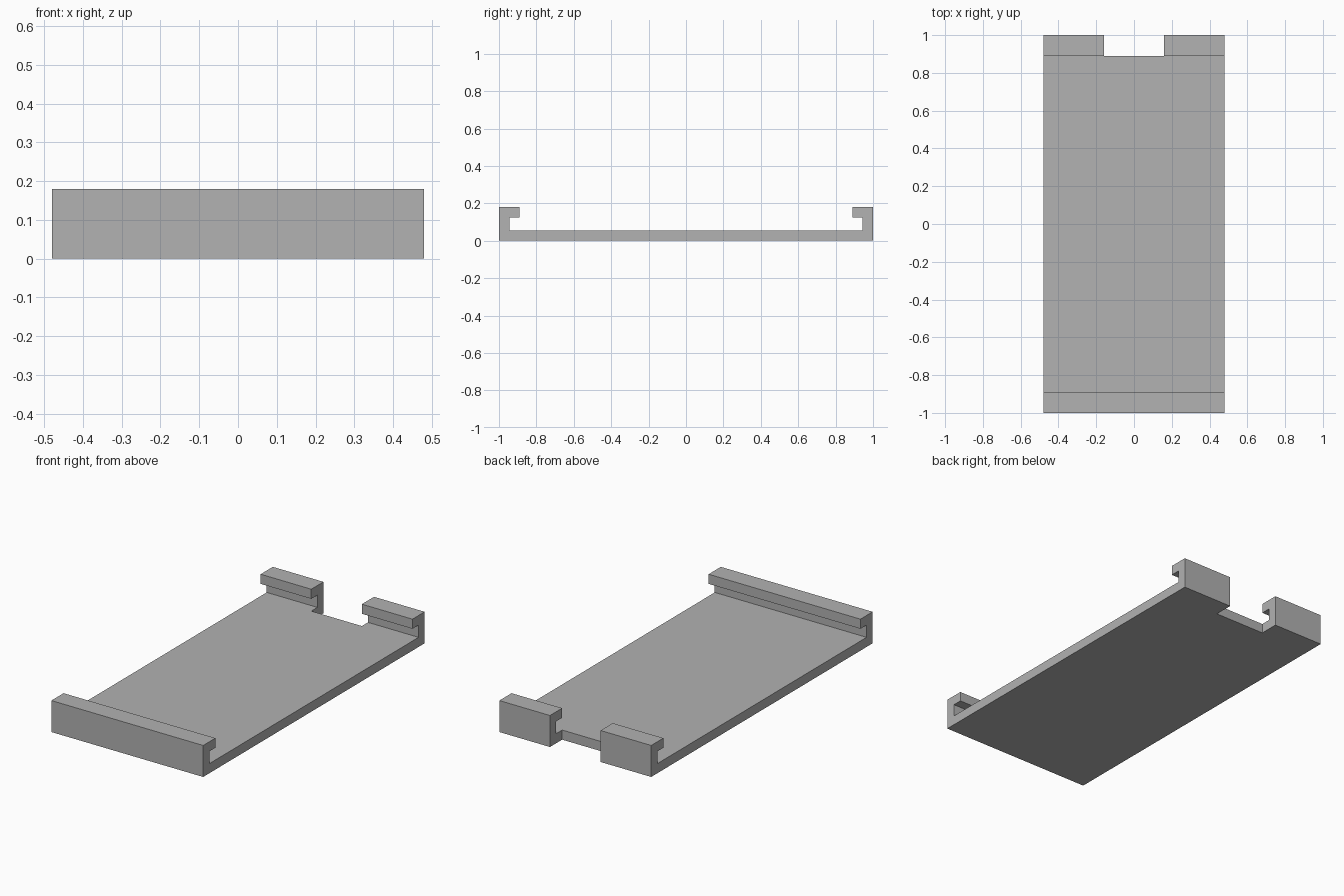
import bpy
import bmesh

cube = bpy.data.objects.get("Cube")
if cube:
    bpy.data.objects.remove(cube, do_unlink=True)

# Overall sizes
HALF_WIDTH, HALF_LENGTH, HEIGHT = 0.48, 1.0, 0.18
FLOOR = 0.055       # thickness of the plate
LIP_BOTTOM = 0.125  # underside of the overhanging lips
WALL_Y = 0.945      # inner face of the end walls
LIP_Y = 0.89        # inner edge of the lips
NOTCH = 0.16        # half width of the back opening

grey = bpy.data.materials.new("plain grey")
grey.use_nodes = True
colour = (0.445, 0.445, 0.445, 1)
grey.diffuse_color = colour
grey.node_tree.nodes["Principled BSDF"].inputs["Base Color"].default_value = colour


def extrude_profile(name, points, half_width):
    """Extrude a (y, z) outline along x, centred on x = 0."""
    bm = bmesh.new()
    face = bm.faces.new([bm.verts.new((-half_width, y, z)) for y, z in points])
    extruded = bmesh.ops.extrude_face_region(bm, geom=[face])["geom"]
    verts = [v for v in extruded if isinstance(v, bmesh.types.BMVert)]
    bmesh.ops.translate(bm, verts=verts, vec=(2 * half_width, 0, 0))
    bmesh.ops.recalc_face_normals(bm, faces=bm.faces)
    mesh = bpy.data.meshes.new(name)
    bm.to_mesh(mesh)
    bm.free()
    mesh.materials.append(grey)
    obj = bpy.data.objects.new(name, mesh)
    bpy.context.collection.objects.link(obj)
    return obj


# Tray: plate with a hooked wall at each end, half outline mirrored in y
half = [(HALF_LENGTH, 0), (HALF_LENGTH, HEIGHT), (LIP_Y, HEIGHT),
        (LIP_Y, LIP_BOTTOM), (WALL_Y, LIP_BOTTOM), (WALL_Y, FLOOR)]
tray = extrude_profile("clip_tray", half + [(-y, z) for y, z in reversed(half)], HALF_WIDTH)

# Opening through the back wall
cutter = extrude_profile("back_notch_cutter",
                         [(LIP_Y, -1), (2, -1), (2, 1), (LIP_Y, 1)], NOTCH)
cutter.hide_render = True
cut = tray.modifiers.new("back notch", "BOOLEAN")
cut.operation = "DIFFERENCE"
cut.solver = "EXACT"
cut.object = cutter
bpy.context.view_layer.objects.active = tray
bpy.ops.object.modifier_apply(modifier=cut.name)
bpy.data.objects.remove(cutter, do_unlink=True)
